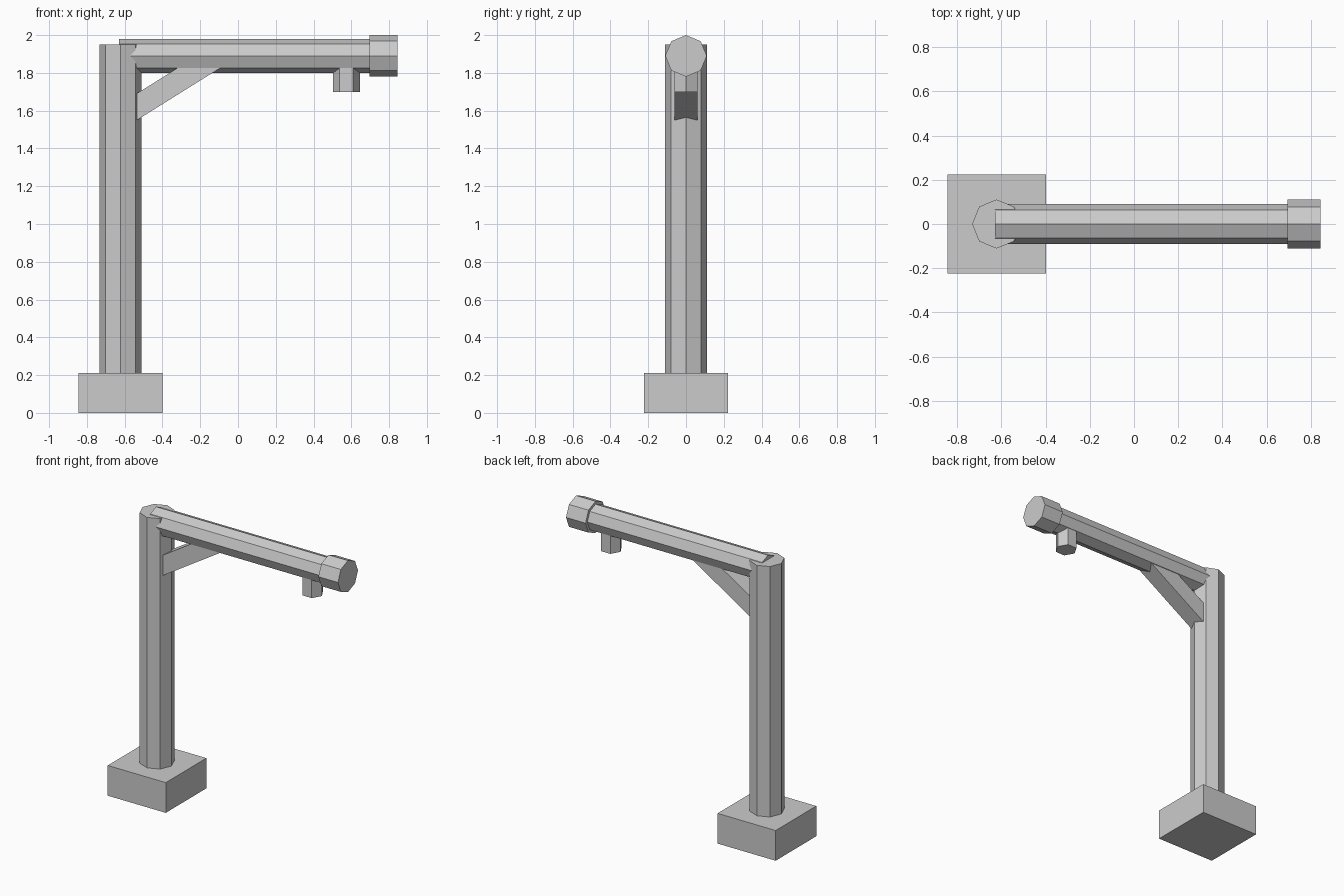
import bpy
import math
from mathutils import Vector

if "Cube" in bpy.data.objects:
    bpy.data.objects.remove(bpy.data.objects["Cube"])


def bar(name, start, end, radius, sides, spin=0.0):
    """Flat-sided prism between two points; spin turns its cross-section."""
    a, b = Vector(start), Vector(end)
    bpy.ops.mesh.primitive_cylinder_add(vertices=sides, radius=radius, depth=(b - a).length)
    ob = bpy.context.object
    ob.name = name
    # spin the section in the mesh, then aim local z along the bar
    for v in ob.data.vertices:
        x, y = v.co.x, v.co.y
        c, s = math.cos(spin), math.sin(spin)
        v.co.x, v.co.y = x * c - y * s, x * s + y * c
    d = b - a
    ob.rotation_euler = (0, math.atan2(d.x, d.z), 0)
    ob.location = (a + b) / 2
    return ob


# Square foot block
bpy.ops.mesh.primitive_cube_add(size=1, location=(-0.622, 0, 0.105))
base = bpy.context.object
base.name = "base_block"
base.scale = (0.446, 0.446, 0.21)

# Octagonal upright and horizontal arm with end cap
bar("post", (-0.622, 0, 0.20), (-0.622, 0, 1.95), 0.111, 8)
bar("arm", (-0.63, 0, 1.89), (0.71, 0, 1.89), 0.09, 8)
bar("arm_end_cap", (0.695, 0, 1.89), (0.845, 0, 1.89), 0.11, 8)

# Square diagonal brace, ends buried in post and arm
bar("brace", (-0.60, 0, 1.58), (-0.122, 0, 1.879), 0.06 * math.sqrt(2), 4, math.pi / 4)

# Hexagonal stub hanging under the arm
bar("hanging_stub", (0.574, 0, 1.70), (0.574, 0, 1.86), 0.071, 6, math.pi / 6)
